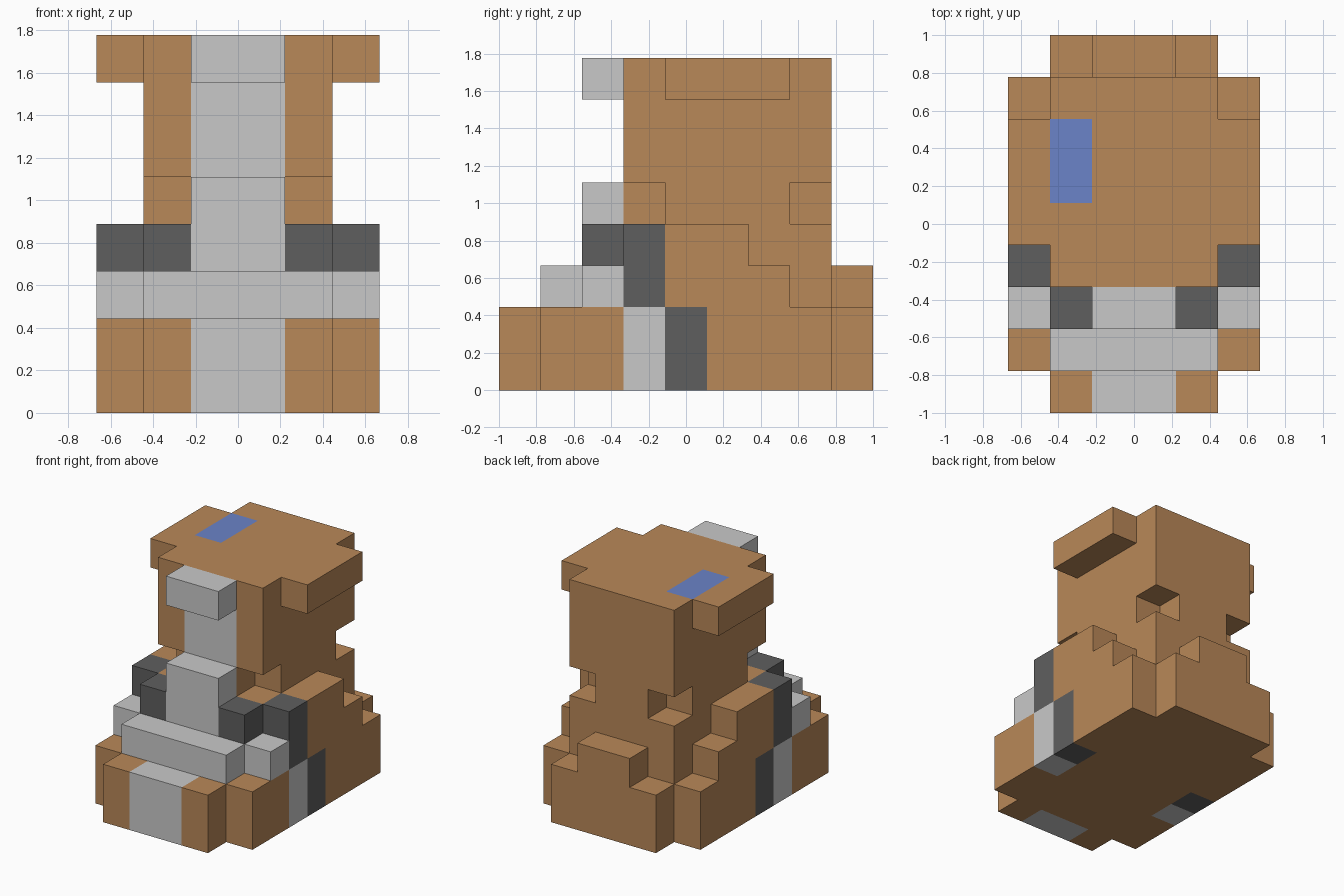
import bpy, bmesh
from mathutils import Vector

if "Cube" in bpy.data.objects:
    bpy.data.objects.remove(bpy.data.objects["Cube"])

U = 2 / 9                                   # edge length of one block
ORIGIN = Vector((-3 * U, -4.5 * U, 0))      # 6 x 9 x 8 blocks, centred


def material(name, rgb):
    m = bpy.data.materials.new(name)
    lin = [((c / 255 + 0.055) / 1.055) ** 2.4 for c in rgb]
    m.diffuse_color = (*lin, 1)
    m.use_nodes = True
    m.node_tree.nodes["Principled BSDF"].inputs["Base Color"].default_value = m.diffuse_color
    return m


BROWN = material("brown", (185, 136, 88))
GREY = material("light grey", (201, 201, 201))
DARK = material("dark grey", (95, 95, 95))
BLUE = material("blue", (107, 131, 200))

cells = {}                                  # block position -> part name
parts = {}                                  # part name -> material


def fill(part, mat, x, y, z, mirror=False):
    """Fill inclusive block ranges; later parts replace earlier ones."""
    parts[part] = mat
    for i in range(x[0], x[1] + 1):
        for j in range(y[0], y[1] + 1):
            for k in range(z[0], z[1] + 1):
                cells[i, j, k] = part
                if mirror:
                    cells[5 - i, j, k] = part


# Wide base with stepped back
fill("base", BROWN, (1, 4), (0, 8), (0, 1))
fill("base", BROWN, (0, 0), (1, 7), (0, 1), True)
# Torso, stepped sides and tail block
fill("torso", BROWN, (1, 4), (2, 7), (2, 3))
fill("torso", BROWN, (0, 0), (2, 6), (2, 2), True)
fill("torso", BROWN, (0, 0), (3, 5), (3, 3), True)
fill("tail_block", BROWN, (2, 3), (8, 8), (2, 2))
# Neck with its corners cut away
fill("neck", BROWN, (1, 4), (4, 6), (4, 4))
fill("neck", BROWN, (2, 3), (3, 7), (4, 4))
# Head with two side wings at the top
fill("head", BROWN, (1, 4), (3, 7), (5, 7))
fill("head_side", BROWN, (0, 0), (4, 6), (7, 7), True)
# Light front stripe, from foot to forehead
fill("front_stripe", GREY, (2, 3), (0, 0), (0, 1))
fill("chest_stripe", GREY, (2, 3), (2, 2), (3, 4))
fill("face_stripe", GREY, (2, 3), (3, 3), (5, 6))
fill("brim", GREY, (2, 3), (2, 2), (7, 7))
# Light belt and side bands
fill("front_belt", GREY, (1, 4), (1, 1), (2, 2))
fill("side_belt", GREY, (0, 0), (2, 2), (2, 2), True)
fill("side_band", GREY, (0, 0), (3, 3), (0, 1), True)
# Dark shoulders and lower bands
fill("front_shoulder", DARK, (1, 1), (2, 2), (3, 3), True)
fill("side_shoulder", DARK, (0, 0), (3, 3), (2, 3), True)
fill("dark_side_band", DARK, (0, 0), (4, 4), (0, 1), True)
# Blue patch on the head top
fill("top_patch", BLUE, (1, 1), (5, 6), (7, 7))


def build(part, mat):
    """Skin the outside faces of one part and merge its flat areas."""
    bm = bmesh.new()
    for cell in [c for c, p in cells.items() if p == part]:
        centre = ORIGIN + (Vector(cell) + Vector((.5, .5, .5))) * U
        for axis in range(3):
            for sign in (-1, 1):
                near = list(cell)
                near[axis] += sign
                if tuple(near) in cells:
                    continue
                n, a, b = Vector(), Vector(), Vector()
                n[axis] = sign * U / 2
                a[(axis + 1) % 3] = U / 2
                b[(axis + 2) % 3] = sign * U / 2
                bm.faces.new([bm.verts.new(centre + n + s * a + t * b)
                              for s, t in ((-1, -1), (1, -1), (1, 1), (-1, 1))])
    bmesh.ops.remove_doubles(bm, verts=bm.verts, dist=0.001)
    bmesh.ops.dissolve_limit(bm, angle_limit=0.01, verts=bm.verts, edges=bm.edges)
    mesh = bpy.data.meshes.new(part)
    bm.to_mesh(mesh)
    bm.free()
    mesh.materials.append(mat)
    bpy.context.collection.objects.link(bpy.data.objects.new(part, mesh))


for part, mat in parts.items():
    build(part, mat)
